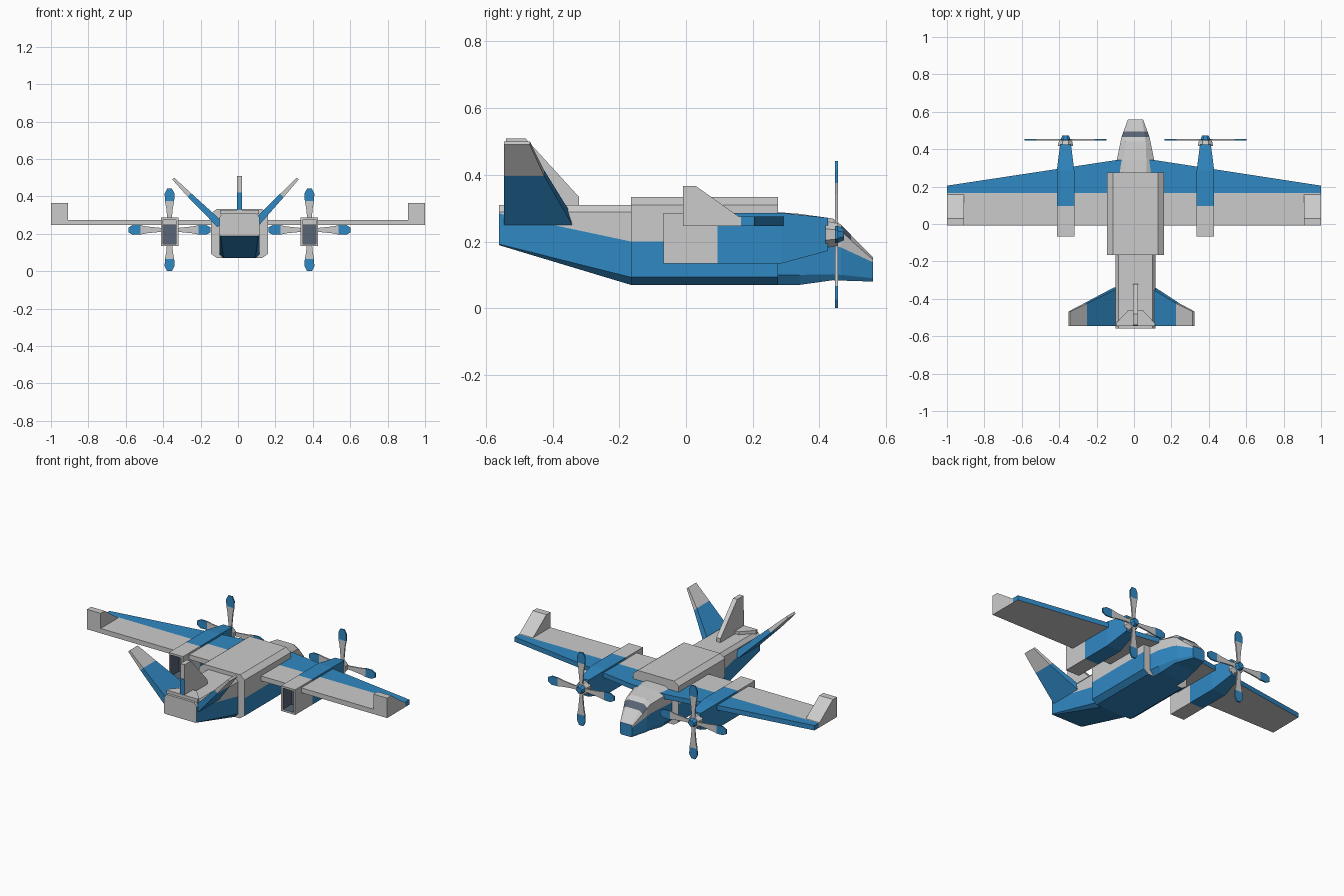
import bpy, bmesh, math
from mathutils import Vector

if "Cube" in bpy.data.objects:
    bpy.data.objects.remove(bpy.data.objects["Cube"])

CX = 0.008  # fuselage centre line


def mat(name, col):
    m = bpy.data.materials.new(name)
    m.diffuse_color = (*col, 1)
    m.use_nodes = True
    m.node_tree.nodes["Principled BSDF"].inputs["Base Color"].default_value = m.diffuse_color
    return m


GREY = mat("grey", (0.65, 0.65, 0.65))
BLUE = mat("blue", (0.03, 0.25, 0.55))
DARK = mat("dark", (0.10, 0.13, 0.18))
MATS = [GREY, BLUE, DARK]
G, B, D = 0, 1, 2


def finish(name, bm):
    bmesh.ops.recalc_face_normals(bm, faces=bm.faces)
    me = bpy.data.meshes.new(name)
    bm.to_mesh(me)
    bm.free()
    for m in MATS:
        me.materials.append(m)
    ob = bpy.data.objects.new(name, me)
    bpy.context.collection.objects.link(ob)
    return ob


def loft(name, rings, color=lambda seg, edge: G, caps=(G, G), recess=None):
    """Skin a list of equal-length point rings; color(segment, edge) picks the slot."""
    bm = bmesh.new()
    vs = [[bm.verts.new(p) for p in r] for r in rings]
    n = len(rings[0])
    for s in range(len(vs) - 1):
        for e in range(n):
            f = bm.faces.new((vs[s][e], vs[s][(e + 1) % n], vs[s + 1][(e + 1) % n], vs[s + 1][e]))
            f.material_index = color(s, e)
    first = bm.faces.new(vs[0])
    first.material_index = caps[0]
    bm.faces.new(vs[-1]).material_index = caps[1]
    if recess:
        bmesh.ops.recalc_face_normals(bm, faces=bm.faces)
        bmesh.ops.inset_region(bm, faces=[first], thickness=recess[0])
        r = bmesh.ops.extrude_discrete_faces(bm, faces=[first])
        bmesh.ops.translate(bm, verts=r["faces"][0].verts, vec=(0, recess[1], 0))
        for f in list(r["faces"]) + [f for e in r["faces"][0].edges for f in e.link_faces]:
            f.material_index = D
    return finish(name, bm)


def body_ring(y, b, zb, w, zc, zs, zh, t, zt):
    half = [(b, zb), (w, zc), (w, zs), (w, zh), (t, zt)]
    return [(CX + x, y, z) for x, z in half] + [(CX - x, y, z) for x, z in half[::-1]]


LOWER = {0, 1, 7, 8, 9}


def body_color(s, e):
    return B if e in LOWER else G


# Fuselage: wide centre section, rising tail, tapered nose
loft("centre_fuselage", [body_ring(y, .12, .07, .152, .093, .2, .309, .121, .333)
                         for y in (-.165, .275)], body_color)
loft("tail_fuselage", [body_ring(-.56, .1, .189, .108, .192, .284, .288, .09, .309),
                       body_ring(-.165, .085, .07, .108, .093, .2, .288, .09, .309)], body_color)
loft("nose", [body_ring(.275, .08, .07, .107, .1, .2, .262, .06, .288),
              body_ring(.34, .08, .07, .1, .1, .2, .262, .058, .283),
              body_ring(.44, .07, .084, .08, .102, .19, .245, .055, .269),
              body_ring(.465, .065, .083, .075, .1, .182, .232, .05, .25),
              body_ring(.495, .055, .082, .064, .097, .168, .203, .045, .219),
              body_ring(.56, .034, .08, .04, .09, .138, .146, .035, .153)],
     lambda s, e: D if s == 3 and e in (3, 4, 5) else body_color(s, e), (G, B))


# Wing: grey rear panel and blue leading panel
def slab(name, outline, z0, z1, side=G, bottom=G, top=G):
    return loft(name, [[(x, y, z) for x, y in outline] for z in (z0, z1)],
                lambda s, e: side, (bottom, top))


slab("wing_rear", [(-1, -.009), (1, -.009), (1, .165), (-1, .165)], .246, .275)
slab("wing_leading", [(-1, .165), (1, .165), (1, .205), (.115, .341), (-.1, .341), (-1, .205)],
     .246, .275, B, G, B)

# Wing tip blocks with a sloped front
PROFILE = [(-.009, .246), (-.009, .366), (.03, .366), (.165, .27), (.165, .246)]
for side, s in (("left", -1), ("right", 1)):
    loft(side + "_winglet", [[(s * x, y, z) for y, z in PROFILE] for x in (.91, 1.001)])


# Engine nacelles with recessed exhausts
def rect(cx, y, hw, z0, z1):
    return [(cx - hw, y, z0), (cx + hw, y, z0), (cx + hw, y, z1), (cx - hw, y, z1)]


# Propeller blade, grey inner part and blue tip
def blade(name, cx, angle):
    stations = [(.0, .012), (.05, .011), (.12, .018), (.155, .025), (.195, .026), (.22, .013)]
    d = Vector((math.sin(angle), 0, math.cos(angle)))
    p = Vector((math.cos(angle), 0, -math.sin(angle)))
    c = Vector((cx, .451, .221))
    t = Vector((0, .004, 0))
    rings = [[c + d * r + p * a * w + t * b for a, b in ((-1, -1), (1, -1), (1, 1), (-1, 1))]
             for r, w in stations]
    loft(name, rings, lambda s, e: B if s >= 3 else G, (G, B))


def disc(cx, y, r):
    return [(cx + r * math.cos(k * math.pi / 4 + math.pi / 8), y,
             .221 + r * math.sin(k * math.pi / 4 + math.pi / 8)) for k in range(8)]


for side, s in (("left", -1), ("right", 1)):
    cx = CX + s * .374
    loft(side + "_nacelle", [rect(cx, -.068, .047, .134, .286), rect(cx, .095, .047, .134, .286),
                             rect(cx, .285, .047, .134, .286), rect(cx, .425, .029, .172, .271)],
         lambda s, e: B if s else G, (G, B), recess=(.017, .08))
    loft(side + "_hub", [disc(cx, .418, .044), disc(cx, .455, .036)])
    loft(side + "_spinner", [disc(cx, .45, .03), disc(cx, .474, .018)],
         lambda s, e: B, (B, B))
    for k in range(4):
        blade(f"{side}_blade_{k + 1}", cx, k * math.pi / 2)


# V-tail fins with grey tips: stations are (x, z, leading edge y, thickness)
def tail_fin(name, stations):
    a, b = stations[0], stations[-1]
    n = Vector((-(b[1] - a[1]), 0, b[0] - a[0])).normalized()
    rings = []
    for x, z, le, th in stations:
        c, h = Vector((x, 0, z)), n * th / 2
        rings.append([c + o + Vector((0, y, 0)) for o, y in
                      ((h, -.545), (h, le), (-h, le), (-h, -.545))])
    loft(name, rings, lambda s, e: G if s else B)


tail_fin("left_tail_fin", [(-.095, .249, -.34, .04), (-.26, .408, -.425, .026), (-.346, .495, -.468, .014)])
tail_fin("right_tail_fin", [(.1, .262, -.34, .04), (.235, .405, -.425, .026), (.319, .495, -.468, .014)])

# Centre fin, blue rear strip and fin base plate
FIN = [(-.32, .3), (-.32, .333), (-.48, .508), (-.54, .508), (-.54, .3)]
loft("centre_fin", [[(CX + x, y, z) for y, z in FIN] for x in (-.014, .014)])
loft("rudder_strip", [rect(CX, -.543, .014, .31, .42), rect(CX, -.538, .014, .31, .42)],
     lambda s, e: B, (B, B))
slab("fin_base_plate", [(CX - .104, -.545), (CX + .104, -.545), (CX + .104, -.53),
                        (CX + .038, -.46), (CX - .038, -.46), (CX - .104, -.53)], .305, .327)
